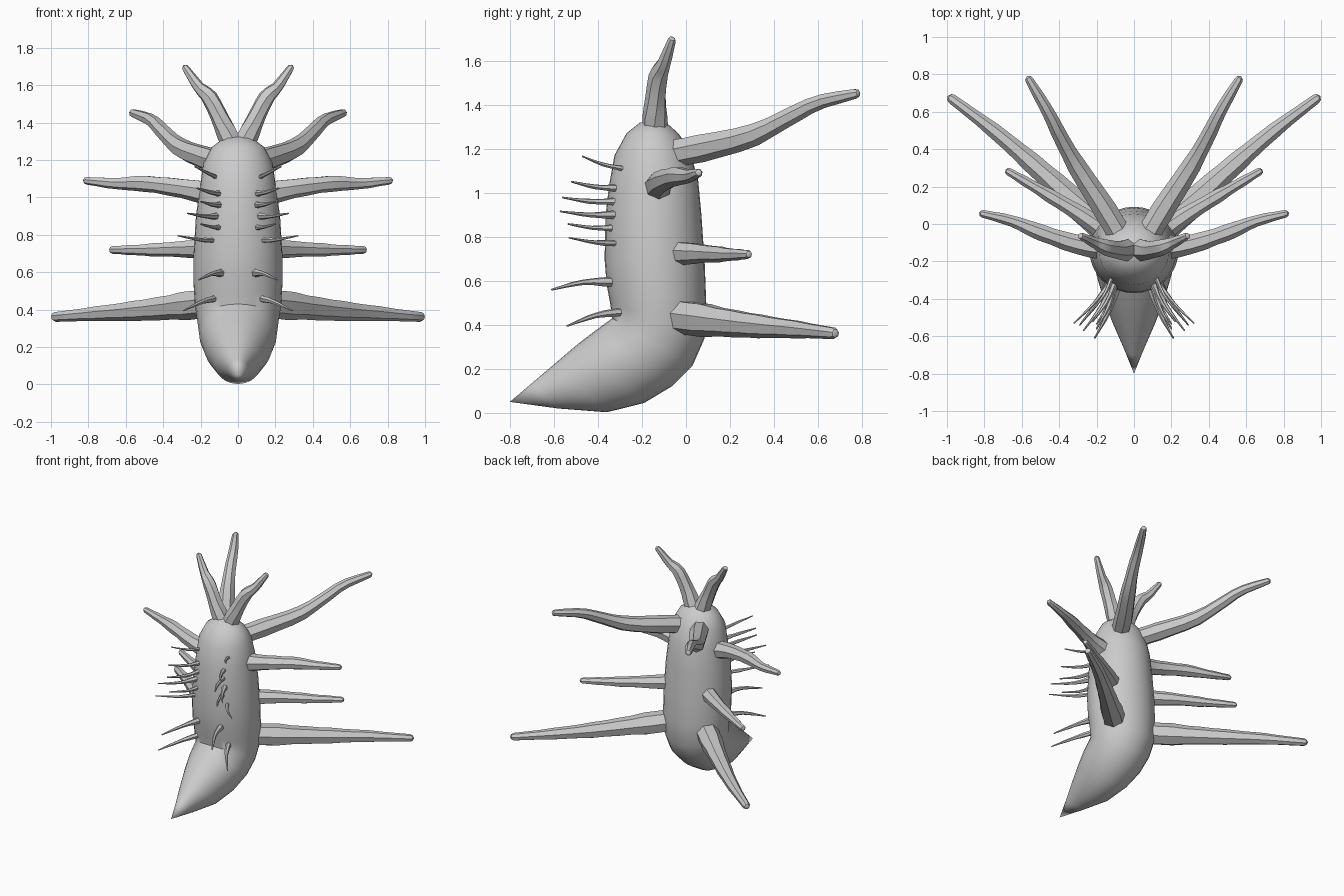
import bpy, bmesh, math, random
from mathutils import Vector

random.seed(4)
cube = bpy.data.objects.get("Cube")
if cube:
    bpy.data.objects.remove(cube, do_unlink=True)

grey = bpy.data.materials.new("soft grey")
grey.use_nodes = True
COLOUR = (0.6, 0.6, 0.6, 1)
grey.diffuse_color = COLOUR
grey.node_tree.nodes["Principled BSDF"].inputs["Base Color"].default_value = COLOUR


def loft(name, rings, start, end, angle, mirror=False):
    """Skin a list of point rings and close both ends onto single points."""
    bm = bmesh.new()
    loops = [[bm.verts.new(p) for p in ring] for ring in rings]
    n = len(loops[0])
    first, last = bm.verts.new(start), bm.verts.new(end)
    for i in range(n):
        j = (i + 1) % n
        for a, b in zip(loops, loops[1:]):
            bm.faces.new((a[i], a[j], b[j], b[i]))
        bm.faces.new((first, loops[0][j], loops[0][i]))
        bm.faces.new((last, loops[-1][i], loops[-1][j]))
    bmesh.ops.recalc_face_normals(bm, faces=bm.faces)
    mesh = bpy.data.meshes.new(name)
    bm.to_mesh(mesh)
    bm.free()
    mesh.materials.append(grey)
    obj = bpy.data.objects.new(name, mesh)
    bpy.context.collection.objects.link(obj)
    if mirror:
        obj.modifiers.new("mirror", "MIRROR").use_mirror_merge = False
    bpy.ops.object.select_all(action="DESELECT")
    obj.select_set(True)
    bpy.context.view_layer.objects.active = obj
    bpy.ops.object.shade_smooth_by_angle(angle=math.radians(angle))
    return obj


def spline(points, t):
    """Catmull-Rom position, t from 0 to 1."""
    s = min(t, 0.9999) * (len(points) - 1)
    k = int(s)
    u = s - k
    p1, p2 = points[k], points[k + 1]
    p0 = points[k - 1] if k else p1 * 2 - p2
    p3 = points[k + 2] if k + 2 < len(points) else p2 * 2 - p1
    return 0.5 * (2 * p1 + (p2 - p0) * u + (2 * p0 - 5 * p1 + 4 * p2 - p3) * u * u
                  + (3 * p1 - p0 - 3 * p2 + p3) * u ** 3)


def limb(name, path, r_base, r_tip, sides=7, steps=12, wobble=0.06):
    """Tapered, slightly uneven, faceted tube with a rounded tip."""
    pts = [Vector(p) for p in path]
    rings = []
    for k in range(steps + 1):
        t = k / steps
        c = spline(pts, t)
        d = (spline(pts, min(t + 0.03, 1)) - spline(pts, max(t - 0.03, 0))).normalized()
        u = d.cross(Vector((0, 0, 1))).normalized()
        v = u.cross(d)
        r = (r_base + (r_tip - r_base) * t) * (1 + random.uniform(-wobble, wobble))

        def ring(centre, radius):
            return [centre + (u * math.cos(a) + v * math.sin(a)) * radius
                    for a in (math.tau * (i + 0.25) / sides for i in range(sides))]
        rings.append(ring(c, r))
    rings.append(ring(c + d * r_tip * 0.6, r_tip * 0.75))
    return loft(name, rings, pts[0], c + d * r_tip, 30, mirror=True)


# Body: front (y, z), back (y, z) and half width of each cross-section
SECTIONS = [
    (-.21, 1.318, -.08, 1.31, .08), (-.27, 1.27, -.035, 1.27, .14),
    (-.325, 1.17, .015, 1.2, .185), (-.35, 1.03, .055, 1.06, .205),
    (-.365, .9, .07, .9, .225), (-.37, .7, .085, .68, .238),
    (-.36, .58, .092, .5, .238), (-.345, .5, .085, .34, .23),
    (-.335, .43, .03, .215, .215), (-.41, .375, -.065, .12, .205),
    (-.495, .31, -.19, .045, .175), (-.6, .22, -.36, .003, .125),
    (-.7, .135, -.58, .02, .06),
]
SEG = 32
body = []
for fy, fz, by, bz, w in SECTIONS:
    front, back = Vector((0, fy, fz)), Vector((0, by, bz))
    mid, half = (front + back) / 2, (front - back) / 2
    body.append([mid + half * math.cos(a) + Vector((w * math.sin(a), 0, 0))
                 for a in (math.tau * i / SEG for i in range(SEG))])
loft("body", body, (0, -.145, 1.33), (0, -.8, .05), 50)

# Large paired tentacles
limb("top_antennae", [(.03, -.14, 1.28), (.08, -.14, 1.39), (.15, -.125, 1.53),
                      (.21, -.1, 1.59), (.28, -.066, 1.69)], .065, .021)
limb("upper_back_tentacles", [(.08, -.05, 1.18), (.17, .1, 1.21), (.3, .3, 1.26),
                              (.39, .46, 1.34), (.46, .6, 1.41), (.56, .77, 1.45)], .07, .024)
limb("shoulder_tentacles", [(.14, -.13, 1.02), (.3, -.11, 1.05), (.5, -.045, 1.075),
                            (.65, .015, 1.075), (.81, .055, 1.09)], .066, .02)
limb("middle_tentacles", [(.14, -.05, .725), (.3, .06, .725), (.5, .18, .72),
                          (.67, .28, .72)], .058, .021)
limb("lower_tentacles", [(.12, -.06, .44), (.35, .15, .415), (.55, .33, .395),
                         (.75, .5, .38), (.975, .67, .362)], .085, .026)

# Small front spines: base, tip and base radius
SPINES = [
    ((.12, -.29, 1.11), (.23, -.47, 1.165), .014),
    ((.1, -.31, 1.02), (.22, -.52, 1.05), .018),
    ((.1, -.32, .96), (.2, -.56, .978), .018),
    ((.11, -.31, .9), (.27, -.57, .915), .02),
    ((.1, -.32, .84), (.2, -.535, .858), .017),
    ((.12, -.3, .77), (.32, -.53, .795), .016),
    ((.09, -.33, .595), (.21, -.61, .56), .024),
    ((.12, -.28, .46), (.29, -.54, .395), .021),
]
for i, (base, tip, r) in enumerate(SPINES):
    a, b = Vector(base), Vector(tip)
    bend = a.lerp(b, 0.5) + Vector((-.015, 0, -.008 if i < 6 else .015))
    limb(f"front_spines_{i + 1}", [a, bend, b], r, .004, sides=6, steps=6, wobble=0.12)
